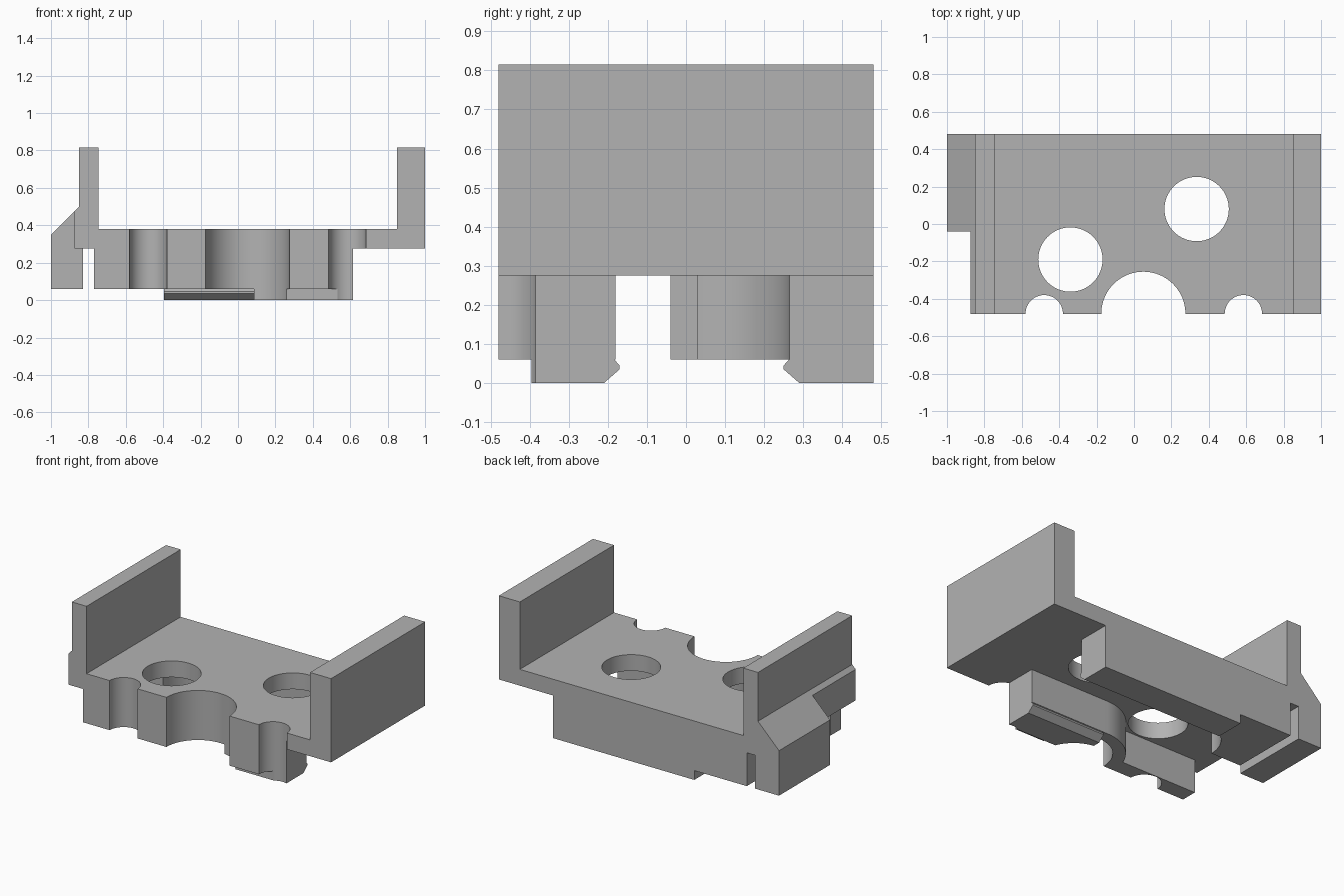
import bpy, bmesh
from math import sin, cos, radians
from mathutils import Vector

old = bpy.data.objects.get("Cube")
if old:
    bpy.data.objects.remove(old, do_unlink=True)

grey = bpy.data.materials.new("plain_grey")
grey.use_nodes = True
grey.diffuse_color = (0.45, 0.45, 0.45, 1)
grey.node_tree.nodes["Principled BSDF"].inputs["Base Color"].default_value = grey.diffuse_color


def arc(cx, cy, r, a0, a1, steps=24):
    return [(cx + r * cos(radians(a0 + (a1 - a0) * i / steps)),
             cy + r * sin(radians(a0 + (a1 - a0) * i / steps))) for i in range(steps + 1)]


def circle(cx, cy, r):
    return arc(cx, cy, r, 0, 360, 64)[:-1]


def prism(name, loops, axis, start, end):
    """Fill the outline (first loop) minus holes, and extrude it along an axis."""
    place = {"x": lambda a, b: (start, a, b),
             "y": lambda a, b: (a, start, b),
             "z": lambda a, b: (a, b, start)}[axis]
    bm = bmesh.new()
    for loop in loops:
        vs = [bm.verts.new(place(*p)) for p in loop]
        for v, w in zip(vs, vs[1:] + vs[:1]):
            bm.edges.new((v, w))
    if len(loops) == 1:
        bm.faces.new(vs)
    else:
        bmesh.ops.triangle_fill(bm, edges=bm.edges[:], use_beauty=True)
    ext = bmesh.ops.extrude_face_region(bm, geom=bm.faces[:], use_keep_orig=True)
    shift = Vector([(end - start) * (axis == k) for k in "xyz"])
    bmesh.ops.translate(bm, vec=shift, verts=[g for g in ext["geom"] if isinstance(g, bmesh.types.BMVert)])
    bmesh.ops.recalc_face_normals(bm, faces=bm.faces[:])
    mesh = bpy.data.meshes.new(name)
    bm.to_mesh(mesh)
    bm.free()
    mesh.materials.append(grey)
    ob = bpy.data.objects.new(name, mesh)
    bpy.context.collection.objects.link(ob)
    bpy.ops.object.select_all(action="DESELECT")
    ob.select_set(True)
    bpy.context.view_layer.objects.active = ob
    bpy.ops.object.shade_smooth_by_angle(angle=radians(30))
    return ob


def box_outline(a0, b0, a1, b1):
    return [(a0, b0), (a1, b0), (a1, b1), (a0, b1)]


BACK, FRONT = 0.48, -0.48
UNDER, FLOOR, TOP, STEP = 0.275, 0.38, 0.815, 0.06
RIB_L, RIB_R = 0.615, -0.77

# Floor plate with scalloped front edge and two round holes
scallops = (arc(-0.48, FRONT, 0.1, 180, 0) + arc(0.05, FRONT, 0.225, 180, 0, 40)
            + arc(0.585, FRONT, 0.1, 180, 0))
plate = [(-0.875, FRONT)] + scallops + [(1, FRONT), (1, BACK), (-0.875, BACK)]
prism("floor_plate", [plate, circle(0.335, 0.08, 0.172), circle(-0.34, -0.19, 0.172)],
      "z", UNDER, FLOOR)

# Side walls, the right one with a chamfered foot
prism("left_wall", [box_outline(0.85, FLOOR, 1, TOP)], "y", FRONT, BACK)
prism("right_wall", [[(-0.875, FLOOR), (-0.745, FLOOR), (-0.745, TOP), (-0.85, TOP),
                      (-0.85, 0.5), (-0.875, 0.475)]], "y", FRONT, BACK)

# Outer tab hanging beside the right wall
prism("side_tab", [[(-1, STEP), (-0.83, STEP), (-0.83, UNDER), (-0.875, UNDER),
                    (-0.875, 0.475), (-1, 0.35)]], "y", -0.04, BACK)

# Back rib with a rounded inner corner
back_rib = ([(RIB_L, BACK), (RIB_R, BACK), (RIB_R, 0.03)]
            + arc(-0.32, 0.03, 0.235, 180, 90) + [(RIB_L, 0.265)])
prism("back_rib", [back_rib], "z", STEP, UNDER)

# Front rib wrapping round the large scallop
front_rib = ([(RIB_R, FRONT)] + arc(-0.48, FRONT, 0.1, 180, 0)
             + arc(0.05, FRONT, 0.225, 180, 0, 40) + arc(0.585, FRONT, 0.1, 180, 72.5)
             + [(RIB_L, -0.18)] + arc(0.05, FRONT, 0.3, 90, 159.5) + [(RIB_R, -0.375)])
prism("front_rib", [front_rib], "z", STEP, UNDER)

# Lower feet under both ribs
prism("back_foot", [box_outline(-0.395, 0.29, RIB_L, BACK)], "z", 0, STEP)
front_foot = ([(0.085, -0.21)] + arc(0.05, FRONT, 0.225, 81, 22.2)
              + arc(0.585, FRONT, 0.1, 121.8, 72.5) + [(RIB_L, -0.21)])
prism("front_foot", [front_foot], "z", 0, STEP)

# Snap lips facing each other along the feet
for name, y, d, x0 in (("back_lip", 0.29, -1, -0.395), ("front_lip", -0.21, 1, 0.085)):
    lip = [(y + d * a, z) for a, z in
           ((0, 0), (0.04, 0.035), (0.04, 0.045), (0.027, STEP), (0, STEP))]
    prism(name, [lip], "x", x0, RIB_L)
